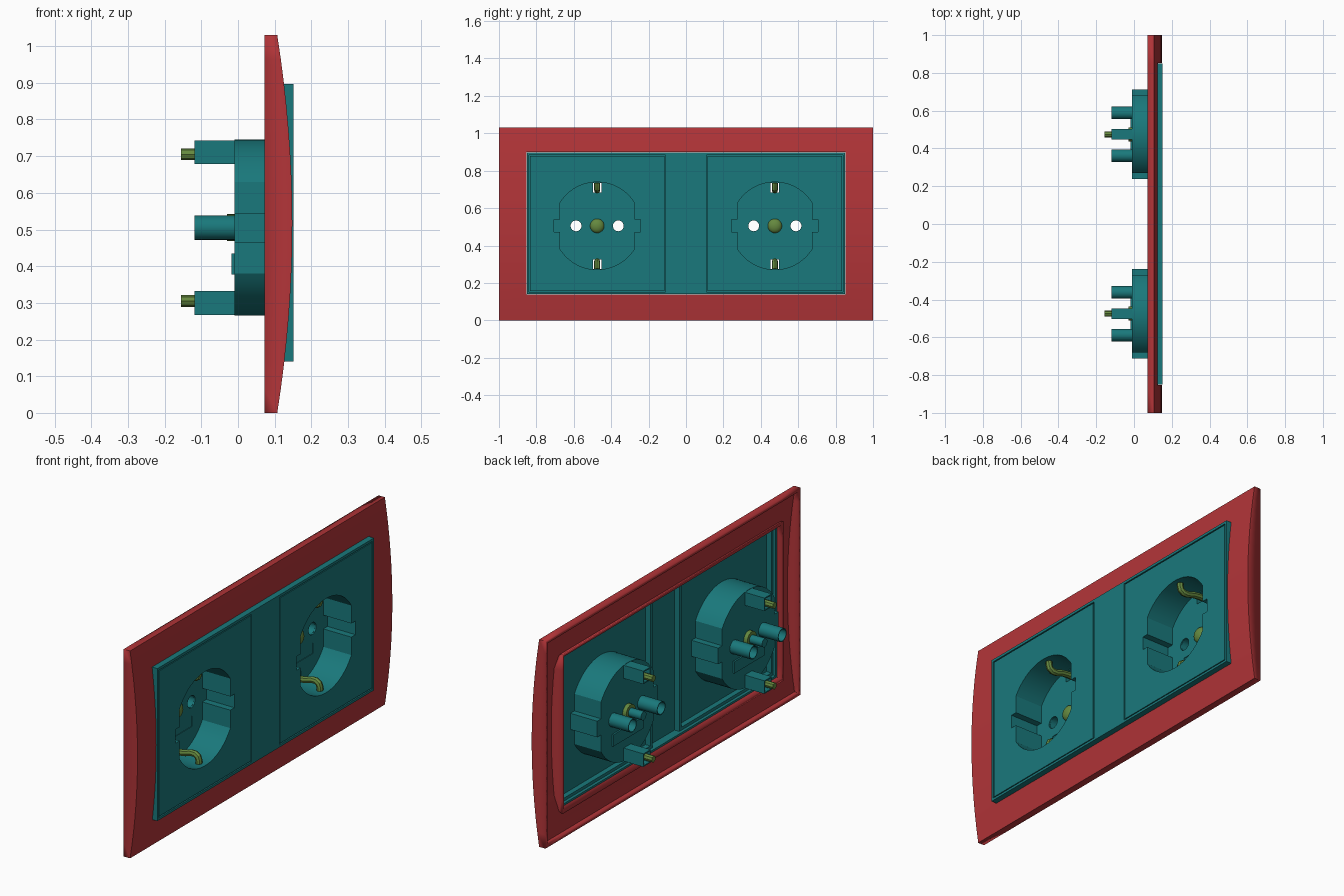
import bpy, bmesh, math
from mathutils import Matrix, Vector

if "Cube" in bpy.data.objects:
    bpy.data.objects.remove(bpy.data.objects["Cube"])


def material(name, color):
    m = bpy.data.materials.new(name)
    m.diffuse_color = color
    m.use_nodes = True
    m.node_tree.nodes["Principled BSDF"].inputs["Base Color"].default_value = m.diffuse_color
    return m


RED = material("red", (0.45, 0.035, 0.04, 1))
TEAL = material("teal", (0.01, 0.19, 0.2, 1))
GREEN = material("green", (0.13, 0.25, 0.05, 1))
CZ = 0.505  # socket centre height
# curve plane (x, y) becomes the wall plane (y, z); extrusion runs along x
TO_WALL = Matrix(((0, 0, 1, 0), (1, 0, 0, 0), (0, 1, 0, 0), (0, 0, 0, 1)))


def add(name, mesh, mat):
    mesh.name = name
    mesh.materials.clear()
    mesh.materials.append(mat)
    ob = bpy.data.objects.new(name, mesh)
    bpy.context.collection.objects.link(ob)
    return ob


def curve_mesh(cu):
    """Evaluate a curve to a welded mesh and drop the curve."""
    tmp = bpy.data.objects.new("tmp", cu)
    bpy.context.collection.objects.link(tmp)
    dg = bpy.context.evaluated_depsgraph_get()
    me = bpy.data.meshes.new_from_object(tmp.evaluated_get(dg))
    bpy.data.objects.remove(tmp)
    bm = bmesh.new()
    bm.from_mesh(me)
    bmesh.ops.remove_doubles(bm, verts=bm.verts, dist=1e-5)
    bmesh.ops.recalc_face_normals(bm, faces=bm.faces)
    bm.to_mesh(me)
    bm.free()
    return me


def slab(name, loops, x0, x1, mat, y=0.0, z=0.0):
    """Filled outline with holes (nested loops), from x0 to x1."""
    cu = bpy.data.curves.new(name, 'CURVE')
    cu.dimensions = '2D'
    cu.fill_mode = 'BOTH'
    cu.extrude = (x1 - x0) / 2
    for loop in loops:
        sp = cu.splines.new('POLY')
        sp.points.add(len(loop) - 1)
        for p, (a, b) in zip(sp.points, loop):
            p.co = (a, b, 0, 1)
        sp.use_cyclic_u = True
    me = curve_mesh(cu)
    me.transform(Matrix.Translation(((x0 + x1) / 2, y, z)) @ TO_WALL)
    return add(name, me, mat)


def rect(a0, a1, b0, b1):
    return [(a0, b0), (a1, b0), (a1, b1), (a0, b1)]


def circle(r, a=0.0, b=0.0, n=24):
    return [(a + r * math.cos(i * math.tau / n), b + r * math.sin(i * math.tau / n))
            for i in range(n)]


def cup_outline(inset=0.0):
    """Round cup outline with two flat notches on each side."""
    r, flat, key = 0.24 - inset, 0.205 - inset, 0.04 - inset
    q = [(math.sqrt(r * r - key * key), key), (flat, key)]
    a0 = math.acos(flat / r)
    q += [(r * math.cos(a), r * math.sin(a))
          for a in (a0 + (math.pi / 2 - a0) * i / 12 for i in range(13))]
    half = q + [(-a, b) for a, b in reversed(q[:-1])]
    return half + [(-a, -b) for a, b in half]


# curved surround: bowed front skin with outer and inner walls
bm = bmesh.new()
ys = [-1, -0.853, 0.853, 1]
z0, z1 = 0.137, 0.899
zs = [0, z0 / 2] + [z0 + (z1 - z0) * i / 12 for i in range(13)] + [(z1 + 1.03) / 2, 1.03]
grid = [[bm.verts.new((0.148 - 0.041 * ((z - 0.515) / 0.515) ** 2, y, z)) for y in ys] for z in zs]
for j in range(len(zs) - 1):
    for i in range(3):
        if i == 1 and 2 <= j < len(zs) - 3:
            continue
        bm.faces.new((grid[j][i], grid[j][i + 1], grid[j + 1][i + 1], grid[j + 1][i]))
edges = [e for e in bm.edges if e.is_boundary]
res = bmesh.ops.extrude_edge_only(bm, edges=edges)
for v in res["geom"]:
    if isinstance(v, bmesh.types.BMVert):
        v.co.x = 0.072
bmesh.ops.recalc_face_normals(bm, faces=bm.faces)
bm.faces.ensure_lookup_table()
bm.normal_update()
if bm.faces[0].normal.x < 0:
    bmesh.ops.reverse_faces(bm, faces=bm.faces)
me = bpy.data.meshes.new("surround")
bm.to_mesh(me)
bm.free()
surround = add("surround", me, RED)
sol = surround.modifiers.new("shell", 'SOLIDIFY')
sol.thickness = 0.016
sol.offset = -1
sol.use_even_offset = True

# inner cover frame with two windows, and a thin skirt behind it
windows = [rect(c - 0.365, c + 0.365, 0.152, 0.884) for c in (-0.475, 0.475)]
outer = rect(-0.85, 0.85, 0.14, 0.897)
slab("cover_frame", [outer] + windows, 0.137, 0.152, TEAL)
slab("cover_skirt", [outer, rect(-0.84, 0.84, 0.15, 0.887)], 0.095, 0.137, TEAL)

for side, c in (("left", -0.475), ("right", 0.475)):
    def part(name, loops, x0, x1, mat=TEAL):
        return slab(side + "_" + name, loops, x0, x1, mat, c, CZ)

    # square insert with a rim closing the gap behind it
    part("insert_rim", [rect(-0.37, 0.37, -0.36, 0.386), rect(-0.352, 0.352, -0.34, 0.366)],
         0.11, 0.1365)
    part("insert_plate", [rect(-0.36, 0.36, -0.348, 0.374), cup_outline()], 0.137, 0.151)

    # socket cup: wall, pierced floor and label recess
    part("cup_wall", [cup_outline(), cup_outline(0.006)], -0.01, 0.151)
    slots = [rect(-0.022, 0.022, *s) for s in ((0.176, 0.23), (-0.23, -0.176))]
    holes = [circle(0.03, s * 0.113) for s in (-1, 1)]
    panel = rect(-0.118, 0.118, -0.125, -0.073)
    part("cup_floor", [cup_outline(0.003), panel] + slots + holes, -0.01, -0.003)
    part("floor_panel", [rect(-0.121, 0.121, -0.128, -0.07)], -0.018, -0.006)

    # contact tubes and centre screw
    for s in (-1, 1):
        part("pin_tube", [circle(0.033, s * 0.113), circle(0.029, s * 0.113)], -0.118, -0.009)
    part("screw_collar", [circle(0.037)], -0.03, -0.008, GREEN)
    part("screw_tube", [circle(0.021)], -0.1, -0.03)
    bm = bmesh.new()
    bmesh.ops.create_uvsphere(bm, u_segments=24, v_segments=12, radius=0.038)
    bmesh.ops.scale(bm, vec=Vector((0.6, 1, 1)), verts=bm.verts)
    bmesh.ops.translate(bm, vec=Vector((-0.003, c, CZ)), verts=bm.verts)
    me = bpy.data.meshes.new("dome")
    bm.to_mesh(me)
    bm.free()
    add(side + "_screw_head", me, GREEN)

    # earth clips with their hollow housings, top and bottom
    for s in (-1, 1):
        lo, hi = sorted((s * 0.173, s * 0.238))
        part("clip_housing", [rect(-0.028, 0.028, lo, hi),
                              rect(-0.022, 0.022, lo + 0.006, hi - 0.006)], -0.118, -0.009)
        path = [(-0.155, 0.2), (-0.06, 0.2), (0.0, 0.205), (0.04, 0.2), (0.075, 0.189),
                (0.098, 0.189), (0.112, 0.198), (0.117, 0.212), (0.118, 0.23)]
        cu = bpy.data.curves.new("clip", 'CURVE')
        cu.dimensions = '3D'
        cu.bevel_depth = 0.016
        cu.bevel_resolution = 2
        cu.use_fill_caps = True
        sp = cu.splines.new('POLY')
        sp.points.add(len(path) - 1)
        for p, (x, r) in zip(sp.points, path):
            p.co = (x, c, CZ + s * r, 1)
        add(side + "_earth_clip", curve_mesh(cu), GREEN)

# smooth round parts, keep edges sharp
bpy.ops.object.select_all(action='SELECT')
bpy.context.view_layer.objects.active = surround
bpy.ops.object.shade_smooth_by_angle(angle=math.radians(30))
